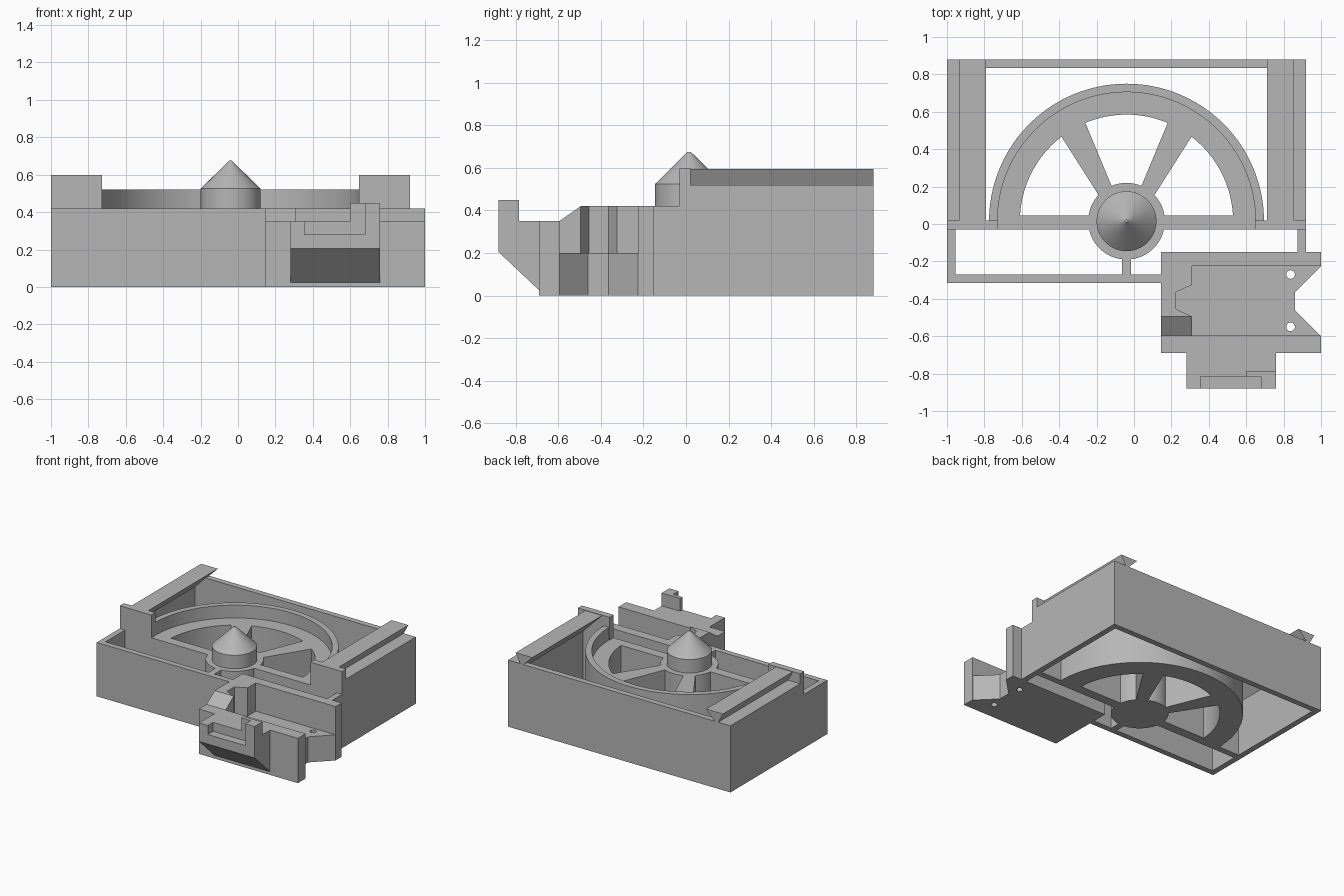
import bpy, bmesh
from math import cos, sin, radians, pi
from mathutils import Vector

if "Cube" in bpy.data.objects:
    bpy.data.objects.remove(bpy.data.objects["Cube"])

grey = bpy.data.materials.new("plain_grey")
grey.use_nodes = True
grey.diffuse_color = (0.47, 0.47, 0.47, 1)
grey.node_tree.nodes["Principled BSDF"].inputs["Base Color"].default_value = grey.diffuse_color

CX, CY = -0.04, 0.015           # hub centre
WALL, LOW, HIGH = 0.045, 0.42, 0.52


def prism(name, points, lo, hi, axis="z"):
    """Extrude a closed outline along an axis; points fill the other two axes in order."""
    put = {"x": lambda p, t: (t, *p), "y": lambda p, t: (p[0], t, p[1]),
           "z": lambda p, t: (*p, t)}[axis]
    bm = bmesh.new()
    face = bm.faces.new([bm.verts.new(put(p, lo)) for p in points])
    new = bmesh.ops.extrude_face_region(bm, geom=[face])["geom"]
    shift = Vector(put((0, 0), hi - lo))
    bmesh.ops.translate(bm, vec=shift, verts=[v for v in new if isinstance(v, bmesh.types.BMVert)])
    bmesh.ops.recalc_face_normals(bm, faces=bm.faces)
    mesh = bpy.data.meshes.new(name)
    bm.to_mesh(mesh)
    bm.free()
    mesh.materials.append(grey)
    ob = bpy.data.objects.new(name, mesh)
    bpy.context.collection.objects.link(ob)
    return ob


def box(name, x0, x1, y0, y1, z0, z1):
    return prism(name, [(x0, y0), (x1, y0), (x1, y1), (x0, y1)], z0, z1)


def polar(r, degrees):
    return (CX + r * cos(radians(degrees)), CY + r * sin(radians(degrees)))


def arc(r, a0, a1, n=64):
    return [polar(r, a0 + (a1 - a0) * i / n) for i in range(n + 1)]


def smooth(ob):
    bpy.ops.object.select_all(action="DESELECT")
    ob.select_set(True)
    bpy.context.view_layer.objects.active = ob
    bpy.ops.object.shade_smooth_by_angle(angle=radians(25))


def cut(ob, cutter):
    mod = ob.modifiers.new("cut", "BOOLEAN")
    mod.operation, mod.solver, mod.object = "DIFFERENCE", "EXACT", cutter
    bpy.context.view_layer.objects.active = ob
    bpy.ops.object.modifier_apply(modifier=mod.name)
    bpy.data.objects.remove(cutter)


# Housing walls
box("back_wall", -1, 0.92, 0.88 - WALL, 0.88, 0, HIGH)
box("front_wall", -1, 0.15, -0.315, -0.27, 0, LOW)
box("right_front_wall", -1, -1 + WALL, -0.315, 0.02, 0, LOW)
box("left_front_wall", 0.92 - WALL, 0.92, -0.16, 0.02, 0, LOW)
box("cross_wall", -1, 0.92, -0.03, 0.02, 0, LOW)
box("centre_web", -0.065, -0.015, -0.28, -0.15, 0, LOW)

# Side walls topped by dovetail rails, each with a stop block in front
rail = [(0.96, 0), (0.96, HIGH), (0.855, HIGH), (0.895, 0.595), (0.75, 0.595),
        (0.915, 0.43), (0.915, 0)]
for side, sign in (("left", 1), ("right", -1)):
    prism(side + "_wall_rail", [(CX + sign * x, z) for x, z in rail], 0, 0.88, "y")
    ends = sorted((CX + sign * 0.96, CX + sign * 0.686))
    box(side + "_stop_block", *ends, -0.03, 0.02, LOW, 0.598)

# Half ring with a raised lip
smooth(prism("half_ring", arc(0.735, 0, 180) + arc(0.57, 180, 0), 0, LOW))
smooth(prism("ring_lip", arc(0.735, 0, 180) + arc(0.69, 180, 0), LOW - 0.01, HIGH))
for side, sign in (("left", 1), ("right", -1)):
    ends = sorted((CX + sign * 0.735, CX + sign * 0.69))
    box(side + "_lip_end", *ends, -0.03, CY, LOW - 0.01, HIGH)

# Spokes
for side, flip in (("left", False), ("right", True)):
    corners = [(0.58, 67.3), (0.58, 52.5), (0.19, 42), (0.19, 67)]
    prism(side + "_spoke", [polar(r, 180 - a if flip else a) for r, a in corners], 0, LOW)
box("cross_spoke", CX - 0.58, CX + 0.58, 0, 0.045, 0, LOW)

# Hub with a pointed post
smooth(prism("hub_collar", arc(0.205, 0, 360)[:-1], 0, LOW))
smooth(prism("hub_post", arc(0.16, 0, 360)[:-1], LOW - 0.02, 0.525))
bpy.ops.mesh.primitive_cone_add(vertices=64, radius1=0.16, radius2=0.008, depth=0.15,
                                location=(CX, CY, 0.6))
cone = bpy.context.object
cone.name = "post_tip"
cone.data.materials.append(grey)
smooth(cone)

# Mount base with a notched end and two screw holes
base = prism("mount_base", [(0.145, -0.15), (0.145, -0.6), (1, -0.6), (0.86, -0.46),
                            (0.86, -0.365), (1, -0.225), (1, -0.15)], 0, 0.2)
for y in (-0.27, -0.55):
    bpy.ops.mesh.primitive_cylinder_add(vertices=32, radius=0.023, depth=1, location=(0.837, y, 0))
    cut(base, bpy.context.object)

# Mount walls
box("mount_back_wall", 0.145, 1, -0.225, -0.15, 0, LOW)
prism("mount_jaw", [(0.145, -0.2), (0.31, -0.2), (0.31, -0.325), (0.225, -0.365),
                    (0.225, -0.455), (0.31, -0.495), (0.145, -0.495)], 0.19, LOW)
prism("mount_jaw_slope", [(-0.495, 0.19), (-0.495, LOW), (-0.595, 0.35), (-0.595, 0.19)],
      0.145, 0.31, "x")
box("mount_front_bar", 0.145, 1, -0.69, -0.595, 0, 0.35)

# Front nose with a raised tab and an open slot
nose_profile = [(-0.68, 0.025), (-0.69, 0.025), (-0.88, 0.205), (-0.88, 0.35), (-0.68, 0.35)]
tab_profile = [(-0.88, 0.3), (-0.88, 0.45), (-0.785, 0.45), (-0.785, 0.3)]
for name, profile, x0 in (("front_nose", nose_profile, 0.28), ("nose_tab", tab_profile, 0.6)):
    part = prism(name, profile, x0, 0.76, "x")
    cut(part, box("slot_cutter", 0.355, 0.68, -0.95, -0.815, 0.28, 0.6))
